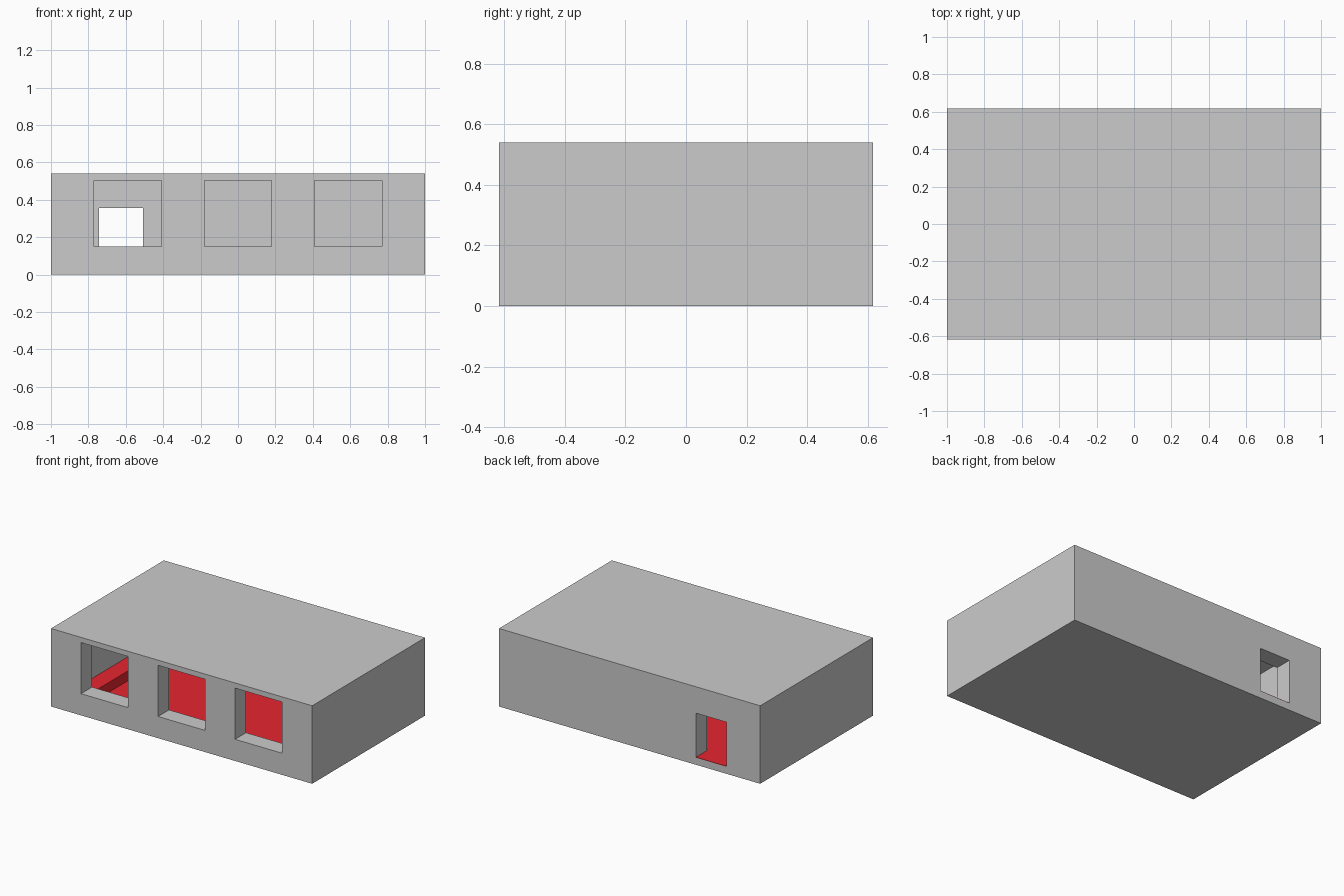
import bpy

if "Cube" in bpy.data.objects:
    bpy.data.objects.remove(bpy.data.objects["Cube"])

W, D, H = 1.0, 0.617, 0.54      # half width, half depth, height
T = 0.12                        # wall thickness
FLOOR, CEILING = 0.05, 0.505


def box(name, x0, x1, y0, y1, z0, z1, mat=None):
    bpy.ops.mesh.primitive_cube_add(size=1, location=((x0 + x1) / 2, (y0 + y1) / 2, (z0 + z1) / 2))
    ob = bpy.context.object
    ob.name = name
    ob.scale = (x1 - x0, y1 - y0, z1 - z0)
    bpy.ops.object.transform_apply(location=False, rotation=False, scale=True)
    if mat:
        ob.data.materials.append(mat)
    return ob


def cut(target, *args):
    cutter = box(*args)
    mod = target.modifiers.new(cutter.name, 'BOOLEAN')
    mod.operation = 'DIFFERENCE'
    mod.solver = 'EXACT'
    mod.object = cutter
    cutter.hide_render = True
    cutter.display_type = 'WIRE'


red = bpy.data.materials.new("red_floor")
red.diffuse_color = (0.8, 0.02, 0.03, 1)
red.use_nodes = True
red.node_tree.nodes["Principled BSDF"].inputs["Base Color"].default_value = red.diffuse_color

# Hollow building with walls, floor slab and roof
shell = box("building_shell", -W, W, -D, D, 0, H)
cut(shell, "room_cutter", -W + T, W - T, -D + T, D - T, FLOOR, CEILING)

# Three square windows in the front wall
for i, x in enumerate((-0.59, 0.0, 0.59)):
    cut(shell, f"window_cutter_{i + 1}", x - 0.18, x + 0.18, -D - 0.1, -D + T + 0.05, 0.15, CEILING - 0.001)

# Doorway in the back wall
cut(shell, "door_cutter", -0.743, -0.508, D - T - 0.05, D + 0.1, FLOOR, 0.357)

# Red floor covering, running into the doorway
top = FLOOR + 0.002
box("floor_covering", -W + T, W - T, -D + T, D - T, FLOOR, top, red)
box("doorway_covering", -0.743, -0.508, D - T, D, FLOOR, top, red)

# Raised platform along the left wall
box("raised_platform", -W + T, -0.76, -D + T, D - T, FLOOR, 0.12, red)
